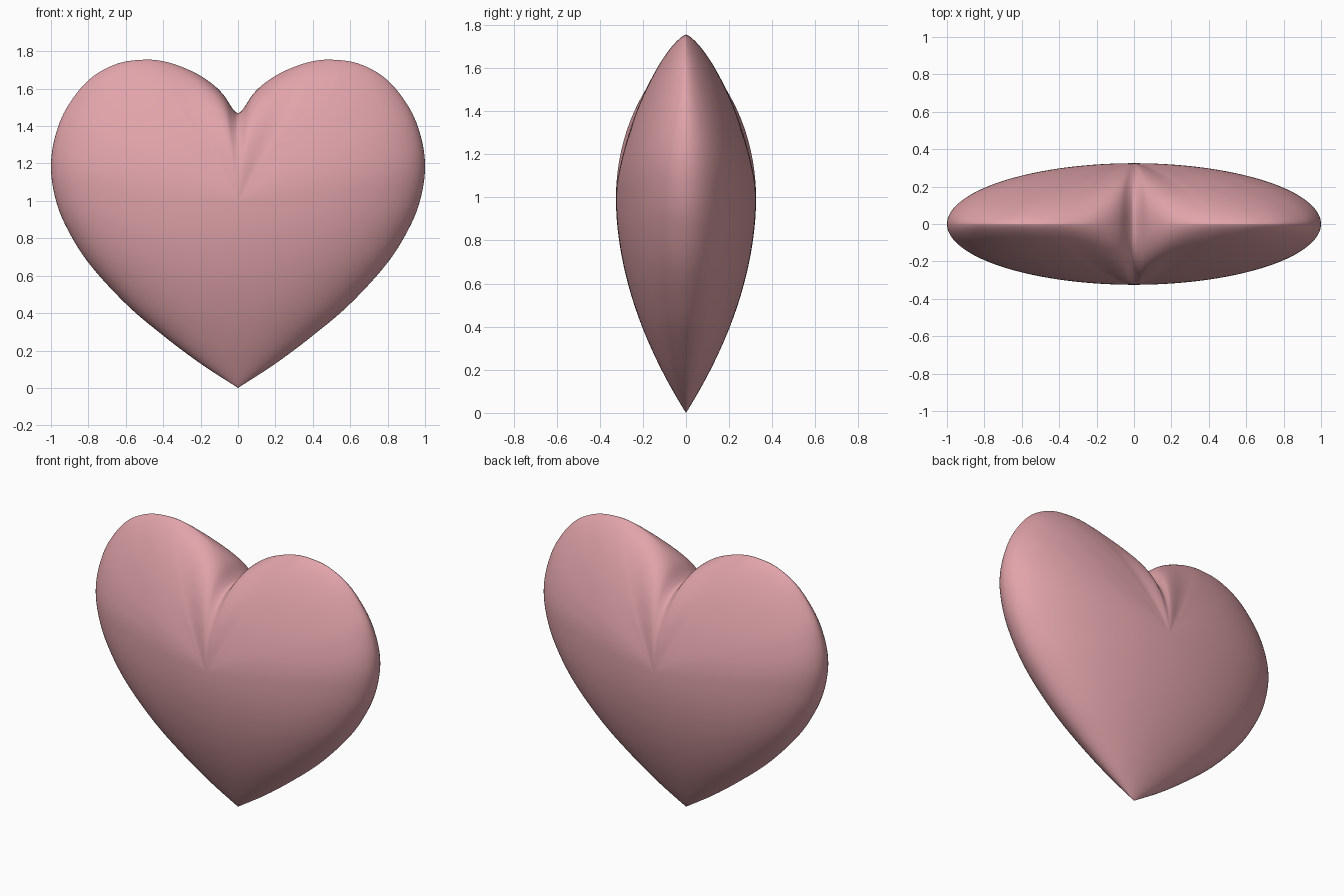
import bpy, bmesh, math

if "Cube" in bpy.data.objects:
    bpy.data.objects.remove(bpy.data.objects["Cube"])

# Right half of the heart outline (x, z), from the cleft down to the tip
HALF = [(0, 1.47), (.03, 1.495), (.08, 1.57), (.15, 1.635), (.25, 1.695),
        (.38, 1.742), (.5, 1.755), (.65, 1.732), (.8, 1.645), (.92, 1.49),
        (.98, 1.335), (1, 1.18), (.978, 1.02), (.92, .865), (.8, .67),
        (.6, .45), (.4, .28), (.2, .13), (0, 0)]
CZ, DEPTH, STEPS, RINGS = 1.0, .325, 7, 44


def spline(pts, ghost_start, ghost_end):
    p = [ghost_start] + pts + [ghost_end]
    out = []
    for i in range(1, len(p) - 2):
        for s in range(STEPS):
            u = s / STEPS
            out.append(tuple(.5 * (2 * b + (c - a) * u + (2 * a - 5 * b + 4 * c - d) * u * u
                                   + (3 * b - a - 3 * c + d) * u ** 3)
                             for a, b, c, d in zip(*p[i - 1:i + 3])))
    return out + [pts[-1]]


def smooth(a, b, v):
    u = min(1, max(0, (v - a) / (b - a)))
    return u * u * (3 - 2 * u)


right = spline(HALF, (-.03, 1.495), (-.2, -.13))
outline = right + [(-x, z) for x, z in right[-2:0:-1]]
lower = [p for p in right if p[1] <= 1.2 and p[0] + p[1] < 2.3]


def half_width(z):
    for (x0, z0), (x1, z1) in zip(lower, lower[1:]):
        if z1 <= z <= z0:
            return x1 + (x0 - x1) * (z - z1) / (z0 - z1)
    return 1.0


def thickness(x, z, t, rim):
    # Upper lobes: radial profile, rounder at the cleft and sides
    phi = math.degrees(math.atan2(abs(rim[0]), rim[1] - CZ))
    lobe = smooth(0, 30, phi) * (1 - smooth(36, 85, phi))
    q = .5 - .1 * (1 - smooth(0, 30, phi)) + .22 * lobe
    upper = DEPTH * max(0, 1 - t ** (2 - .5 * lobe)) ** q
    w = smooth(.8, 1.18, z)
    if w >= 1:
        return upper
    # Lower body: elliptical slices tapering to a point
    if z < CZ:
        d = DEPTH * (1 - (CZ - z) ** 1.93)
    else:
        d = DEPTH * (1 - ((z - CZ) / .47) ** 2) ** .4
    low = d * math.sqrt(max(0, 1 - (x / max(half_width(z), 1e-6)) ** 2))
    return upper * w + low * (1 - w)


# Heart body: front and back faces share the rim
bm = bmesh.new()
rim_loop = [bm.verts.new((x, 0, z)) for x, z in outline]
n = len(outline)
for side in (-1, 1):
    prev = rim_loop
    for k in range(RINGS - 1, 0, -1):
        t = math.sin(math.pi / 2 * k / RINGS)
        ring = []
        for rim in outline:
            x, z = rim[0] * t, CZ + (rim[1] - CZ) * t
            ring.append(bm.verts.new((x, side * thickness(x, z, t, rim), z)))
        for i in range(n):
            j = (i + 1) % n
            bm.faces.new((prev[i], prev[j], ring[j], ring[i]))
        prev = ring
    centre = bm.verts.new((0, side * DEPTH, CZ))
    for i in range(n):
        bm.faces.new((prev[i], prev[(i + 1) % n], centre))
bmesh.ops.recalc_face_normals(bm, faces=bm.faces)
for f in bm.faces:
    f.smooth = True
mesh = bpy.data.meshes.new("heart")
bm.to_mesh(mesh)
bm.free()
heart = bpy.data.objects.new("heart", mesh)
bpy.context.collection.objects.link(heart)

mat = bpy.data.materials.new("pink")
mat.diffuse_color = (.75, .37, .4, 1)
mat.use_nodes = True
mat.node_tree.nodes["Principled BSDF"].inputs["Base Color"].default_value = mat.diffuse_color
mesh.materials.append(mat)
